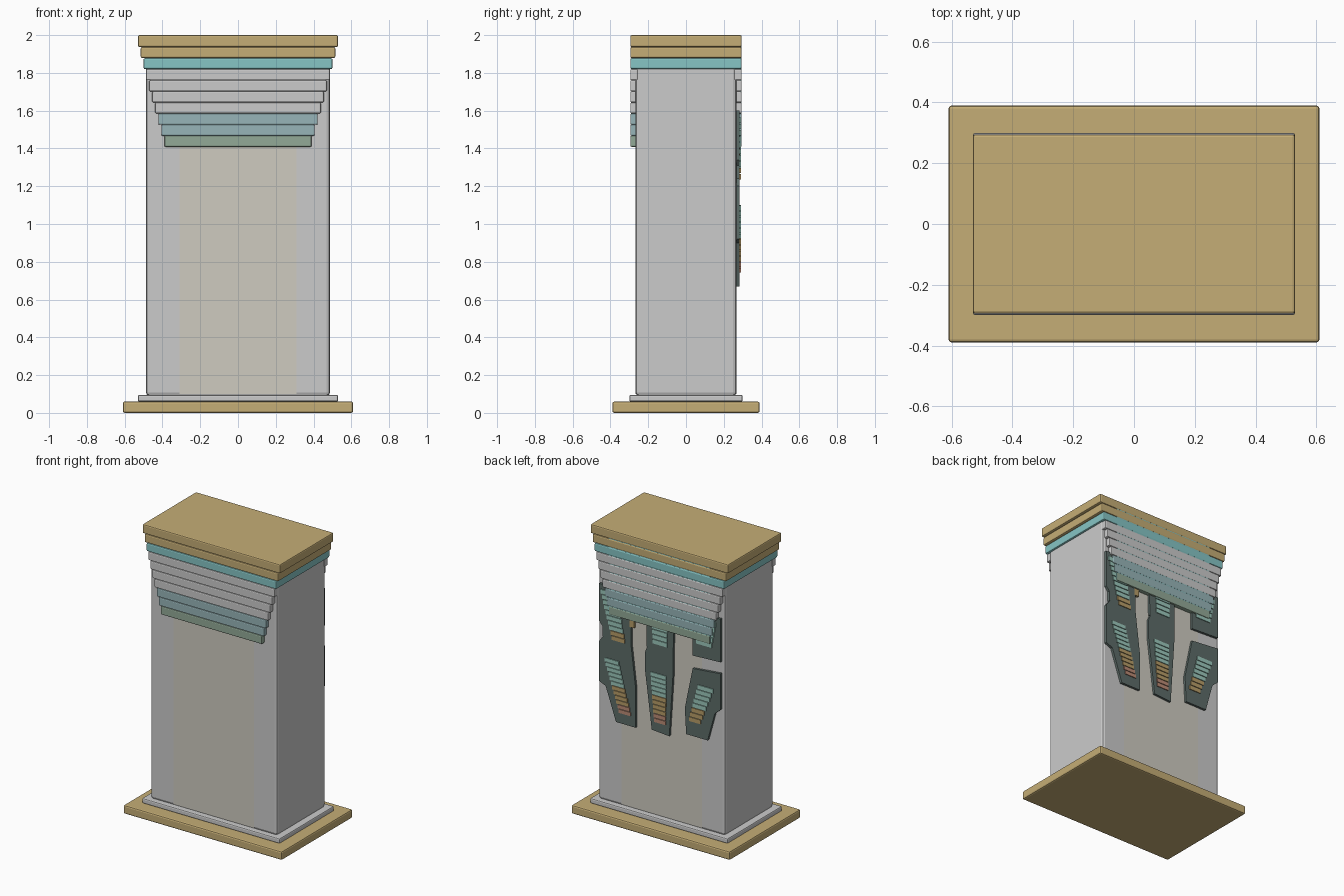
import bpy, bmesh

if "Cube" in bpy.data.objects:
    bpy.data.objects.remove(bpy.data.objects["Cube"])

COLORS = {
    "gold": (0.56, 0.42, 0.18), "teal": (0.24, 0.56, 0.56), "dusty_teal": (0.31, 0.46, 0.48),
    "sage": (0.29, 0.40, 0.31), "slate": (0.11, 0.15, 0.14), "mint": (0.33, 0.58, 0.50),
    "ochre": (0.48, 0.34, 0.14), "clay": (0.50, 0.26, 0.18), "cream": (0.62, 0.60, 0.53),
}
MATS = {}
for key, rgb in COLORS.items():
    MATS[key] = bpy.data.materials.new(key)
    MATS[key].diffuse_color = (*rgb, 1)


def finish(name, bm, color, bevel, segments=2):
    bmesh.ops.recalc_face_normals(bm, faces=bm.faces)
    mesh = bpy.data.meshes.new(name)
    bm.to_mesh(mesh)
    bm.free()
    obj = bpy.data.objects.new(name, mesh)
    bpy.context.collection.objects.link(obj)
    if color:
        mesh.materials.append(MATS[color])
    if bevel:
        mod = obj.modifiers.new("edge", 'BEVEL')
        mod.width, mod.segments = bevel, segments
    return obj


def box(name, x0, x1, y0, y1, z0, z1, color=None, bevel=0.0, segments=2):
    bm = bmesh.new()
    bmesh.ops.create_cube(bm, size=1)
    for v in bm.verts:
        v.co = (x1 if v.co.x > 0 else x0, y1 if v.co.y > 0 else y0, z1 if v.co.z > 0 else z0)
    return finish(name, bm, color, bevel, segments)


def plate(name, outline, y0, y1, color):
    """Flat outline in x and z, thickened along y."""
    bm = bmesh.new()
    face = bm.faces.new([bm.verts.new((x, y0, z)) for x, z in outline])
    grown = bmesh.ops.extrude_face_region(bm, geom=[face])
    for v in grown["geom"]:
        if isinstance(v, bmesh.types.BMVert):
            v.co.y = y1
    return finish(name, bm, color, 0)


def bars(name, top, bottom, w_top, w_bottom, colors):
    """Stack of thin coloured bars running between two (x, z) centres."""
    n = len(colors)
    pitch = (top[1] - bottom[1]) / (n - 1)
    for i, color in enumerate(colors):
        t = i / (n - 1)
        x = top[0] + (bottom[0] - top[0]) * t
        z = top[1] - pitch * i
        w = (w_top + (w_bottom - w_top) * t) / 2
        box(f"{name}_{i + 1}", x - w, x + w, 0.275, 0.290, z - pitch * 0.42, z + pitch * 0.42, color)


# Base slabs and main body
box("base_slab", -0.61, 0.61, -0.39, 0.39, 0.0, 0.06, "gold", 0.01)
box("plinth", -0.53, 0.53, -0.30, 0.30, 0.06, 0.095, None, 0.008)
box("body", -0.487, 0.487, -0.267, 0.267, 0.09, 1.84, None, 0.018)

# Pale central panels, almost flush with the body
box("front_panel", -0.31, 0.31, -0.268, -0.25, 0.1, 1.42, "cream")
box("back_panel", -0.31, 0.31, 0.25, 0.268, 0.1, 1.42, "cream")

# Crown: full-depth tiers on top
for name, half, z0, z1, color in (("cap", 0.53, 1.937, 2.0, "gold"),
                                  ("cap_step", 0.515, 1.878, 1.937, "gold"),
                                  ("cap_band", 0.50, 1.82, 1.878, "teal")):
    box(name, -half, half, -0.295, 0.295, z0, z1, color, 0.008)

# Crown: narrowing stepped tiers on the front and back only
tier_colors = [None] * 4 + ["dusty_teal"] * 2 + ["sage"]
for i, color in enumerate(tier_colors):
    half = 0.487 - 0.0162 * i
    z1 = 1.82 - 0.0588 * i
    for side, y0, y1 in (("front", -0.295, -0.255), ("back", 0.255, 0.295)):
        box(f"{side}_tier_{i + 1}", -half, half, y0, y1, z1 - 0.0588, z1, color, 0.007)
box("back_inlay", -0.39, 0.39, 0.27, 0.2925, 1.42, 1.99, "teal")

# Hanging plates on the back, two rows of three
OUTLINES = {
    "lower_plate_outer": [(0.47, 1.20), (0.47, 0.92), (0.42, 0.90), (0.34, 0.67), (0.19, 0.67),
                          (0.19, 0.95), (0.225, 1.24), (0.44, 1.24)],
    "lower_plate_middle": [(0.10, 1.26), (0.115, 1.22), (0.115, 1.08), (0.065, 0.69), (-0.07, 0.68),
                           (-0.10, 1.14), (-0.10, 1.26)],
    "lower_plate_inner": [(-0.25, 1.20), (-0.19, 0.91), (-0.20, 0.73), (-0.365, 0.73), (-0.42, 0.93),
                          (-0.465, 0.97), (-0.465, 1.22)],
    "upper_plate_outer": [(0.47, 1.60), (0.47, 1.34), (0.445, 1.31), (0.445, 1.24), (0.225, 1.24),
                          (0.225, 1.37), (0.20, 1.60)],
    "upper_plate_middle": [(0.11, 1.60), (0.105, 1.26), (-0.10, 1.26), (-0.105, 1.60)],
    "upper_plate_inner": [(-0.20, 1.60), (-0.25, 1.40), (-0.25, 1.29), (-0.465, 1.30), (-0.465, 1.60)],
}
for name, outline in OUTLINES.items():
    plate(name, outline, 0.255, 0.284, "slate")

# Coloured bars on each plate
M, O, C = "mint", "ochre", "clay"
bars("lower_bar_outer", (0.37, 1.085), (0.27, 0.755), 0.11, 0.09, [M] * 6 + [O] * 4 + [C] * 2)
bars("lower_bar_middle", (0.01, 1.08), (0.0, 0.765), 0.12, 0.09, [M] * 5 + [O] * 4 + [C] * 2)
bars("lower_bar_inner", (-0.35, 1.085), (-0.27, 0.845), 0.12, 0.09, [M] * 5 + [O] * 3)
bars("upper_bar_outer", (0.39, 1.55), (0.32, 1.25), 0.13, 0.10, [M] * 8 + [O] * 2)
bars("upper_bar_middle", (0.0, 1.55), (0.0, 1.31), 0.13, 0.11, [M] * 8)
bars("upper_bar_inner", (-0.36, 1.55), (-0.34, 1.40), 0.14, 0.12, [M] * 5)
box("upper_tab", 0.20, 0.235, 0.262, 0.286, 1.36, 1.41, "ochre")

for m in bpy.data.materials:
    if m.users and not m.is_grease_pencil:
        m.use_nodes = True
        m.node_tree.nodes["Principled BSDF"].inputs["Base Color"].default_value = m.diffuse_color
